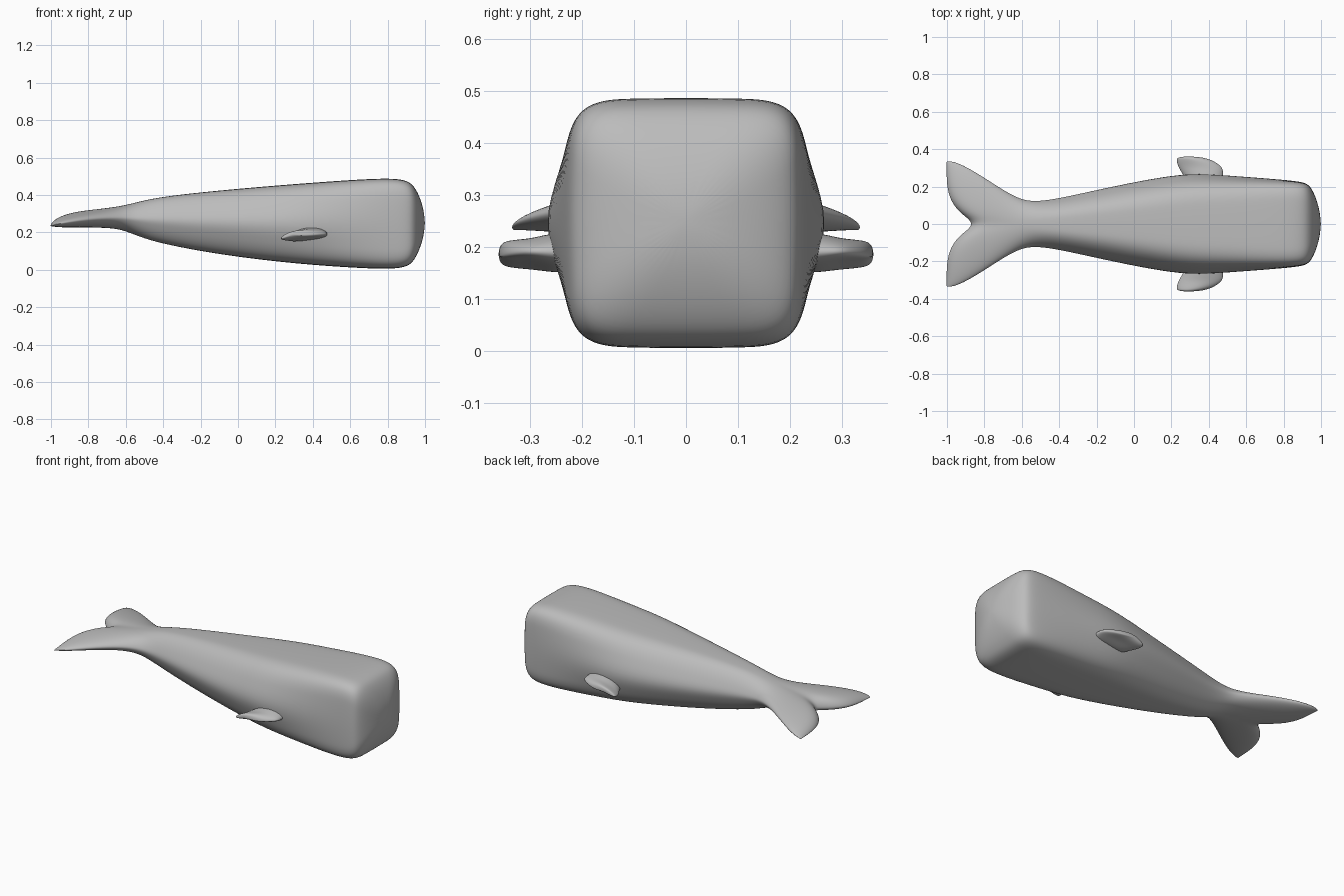
import bpy, bmesh, math

if "Cube" in bpy.data.objects:
    bpy.data.objects.remove(bpy.data.objects["Cube"])

skin = bpy.data.materials.new("grey_skin")
skin.diffuse_color = (0.5, 0.5, 0.5, 1)
skin.use_nodes = True
skin.node_tree.nodes["Principled BSDF"].inputs["Base Color"].default_value = skin.diffuse_color


def spow(v, e):
    return math.copysign(abs(v) ** e, v)


def loft(name, rings, end_point=None):
    """Skin a list of closed rings, cap the ends and smooth the result."""
    bm = bmesh.new()
    vr = [[bm.verts.new(p) for p in r] for r in rings]
    n = len(vr[0])
    for a, b in zip(vr, vr[1:]):
        for i in range(n):
            j = (i + 1) % n
            bm.faces.new((a[i], a[j], b[j], b[i]))
    # close the far end with a fan to a point
    pole = bm.verts.new(end_point)
    for i in range(n):
        bm.faces.new((vr[-1][i], vr[-1][(i + 1) % n], pole))
    # close the near end with strips between upper and lower halves
    f = vr[0]
    bm.faces.new((f[0], f[1], f[-1]))
    for i in range(1, n // 2 - 1):
        bm.faces.new((f[i], f[i + 1], f[n - i - 1], f[n - i]))
    h = n // 2
    bm.faces.new((f[h - 1], f[h], f[h + 1]))
    bmesh.ops.recalc_face_normals(bm, faces=bm.faces)
    me = bpy.data.meshes.new(name)
    bm.to_mesh(me)
    bm.free()
    me.materials.append(skin)
    me.shade_smooth()
    ob = bpy.data.objects.new(name, me)
    bpy.context.collection.objects.link(ob)
    sub = ob.modifiers.new("smooth", "SUBSURF")
    sub.levels = sub.render_levels = 2
    return ob


# Body and flukes: centre x, backward sweep of the sides, half width,
# bottom z, top z, squareness, narrowing towards top and bottom
stations = [
    (-0.845, 0.158, 0.335, 0.247, 0.262, 2, 0),
    (-0.83, 0.150, 0.338, 0.234, 0.290, 2, 0),
    (-0.79, 0.130, 0.320, 0.226, 0.312, 2, 0),
    (-0.74, 0.070, 0.255, 0.225, 0.322, 2, 0),
    (-0.68, 0.020, 0.182, 0.223, 0.332, 2, 0.05),
    (-0.62, 0, 0.140, 0.213, 0.342, 2.2, 0.15),
    (-0.56, 0, 0.124, 0.190, 0.356, 2.5, 0.25),
    (-0.48, 0, 0.128, 0.160, 0.376, 3, 0.33),
    (-0.36, 0, 0.152, 0.130, 0.396, 3.5, 0.36),
    (-0.16, 0, 0.200, 0.092, 0.418, 4, 0.36),
    (0.08, 0, 0.252, 0.058, 0.440, 4.5, 0.33),
    (0.30, 0, 0.286, 0.034, 0.458, 5, 0.28),
    (0.50, 0, 0.267, 0.018, 0.473, 5, 0.18),
    (0.70, 0, 0.248, 0.006, 0.486, 5.5, 0.08),
    (0.84, 0, 0.234, 0.004, 0.489, 6, 0.03),
    (0.91, 0, 0.224, 0.018, 0.475, 6, 0.02),
    (0.942, 0, 0.204, 0.050, 0.446, 5, 0),
    (0.970, 0, 0.150, 0.105, 0.395, 4, 0),
    (0.992, 0, 0.075, 0.175, 0.325, 3, 0),
]
N = 40
rings = []
for x, sweep, hw, zb, zt, sq, taper in stations:
    ring = []
    for i in range(N):
        a = 2 * math.pi * i / N
        v, w = spow(math.cos(a), 2 / sq), spow(math.sin(a), 2 / sq)
        back = sweep * (1 - (1 - min(abs(v), 1)) ** 4)
        # fluke tips settle lower than the tail centre
        drop = 0.2 * max(0, back - 0.05)
        z = (zb + zt) / 2 + w * (zt - zb) / 2 - drop * abs(v)
        ring.append((x - back, hw * v * (1 - taper * abs(w)), z))
    rings.append(ring)
loft("whale_body", rings, (1.0, 0, 0.25))

# Side fins: y, centre x, half chord, half thickness
fin = [
    (0.22, 0.380, 0.100, 0.040),
    (0.27, 0.368, 0.112, 0.032),
    (0.30, 0.357, 0.120, 0.024),
    (0.325, 0.338, 0.110, 0.022),
    (0.345, 0.318, 0.092, 0.020),
    (0.357, 0.298, 0.066, 0.014),
]
for side, label in ((-1, "right_fin"), (1, "left_fin")):
    rings = []
    for y, cx, hc, th in fin:
        ring = []
        for i in range(16):
            a = 2 * math.pi * i / 16
            u = math.cos(a)
            z = 0.192 + 0.12 * u * hc - 0.015 * u * u + th * math.sin(a)
            ring.append((cx + hc * u, side * y, z))
        rings.append(ring)
    loft(label, rings, (0.29, side * 0.362, 0.187))
